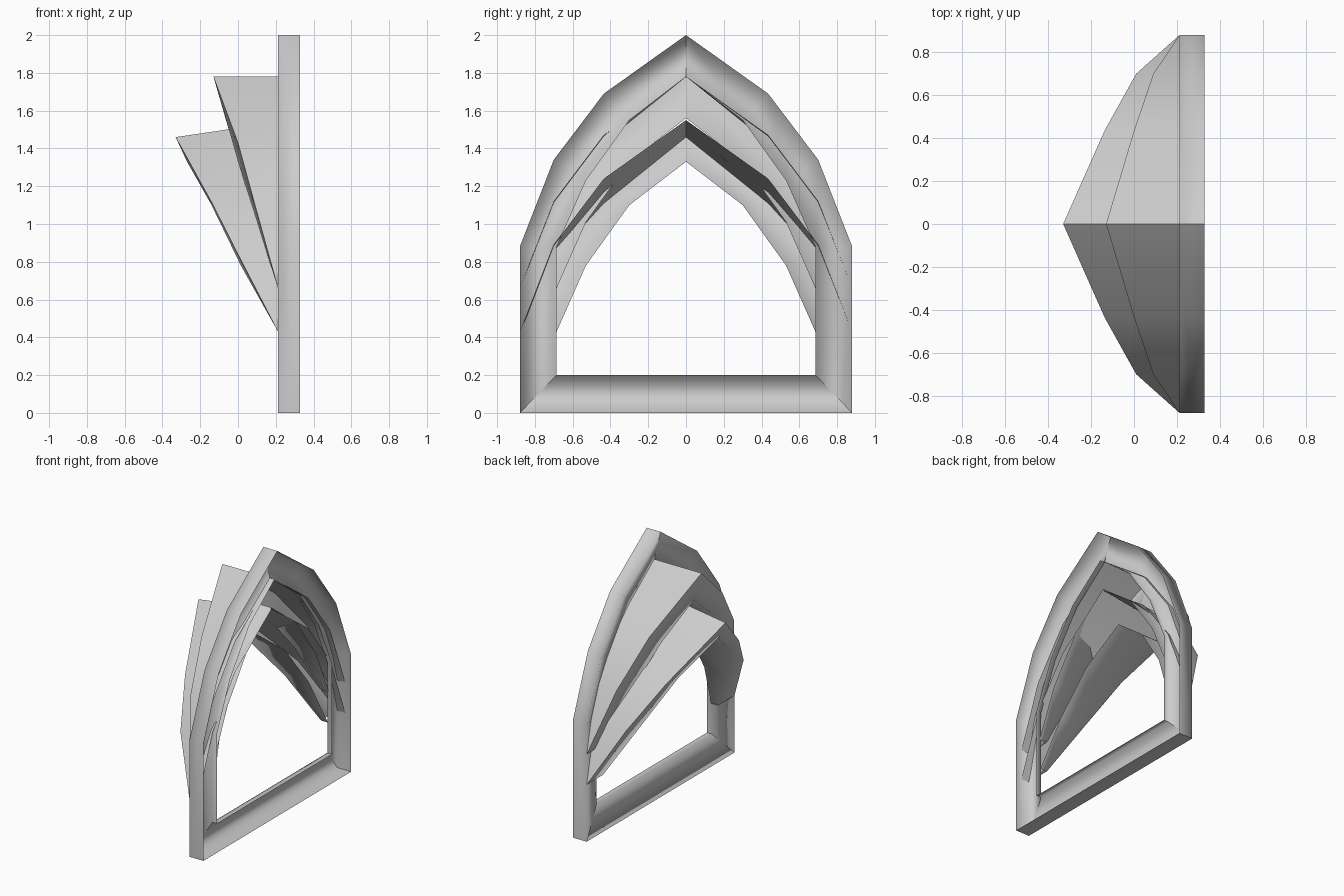
import bpy
import bmesh

cube = bpy.data.objects.get("Cube")
if cube:
    bpy.data.objects.remove(cube, do_unlink=True)

grey = bpy.data.materials.new("plain grey")
grey.use_nodes = True
grey.diffuse_color = (0.6, 0.6, 0.6, 1)
grey.node_tree.nodes["Principled BSDF"].inputs["Base Color"].default_value = (0.6, 0.6, 0.6, 1)

# Half of the pointed arch, from apex to springing line, as (y, z)
OUTER = [(0, 2.0), (0.435, 1.69), (0.70, 1.34), (0.88, 0.88)]
INNER = [(0, 1.78), (0.30, 1.55), (0.53, 1.23), (0.685, 0.88)]


def build_channel(name, half, closed=False, crisp_rim=False):
    """Sweep an open channel along a mirrored arch.

    Each station holds four points: outer wall rear, outer wall front,
    web inner edge, inner lip rear."""
    mirrored = [[(x, -y, z) for x, y, z in s] for s in half[:0:-1]]
    stations = mirrored + half
    apex = len(mirrored)

    bm = bmesh.new()
    rows = [[bm.verts.new(p) for p in s] for s in stations]
    pairs = list(zip(rows, rows[1:]))
    if closed:
        pairs.append((rows[-1], rows[0]))
    for a, b in pairs:
        for k in range(3):
            face = bm.faces.new((a[k], b[k], b[k + 1], a[k + 1]))
            face.smooth = True
        if crisp_rim:
            bm.edges.get((a[1], b[1])).smooth = False
    # Keep the ridge and the end corners crisp
    for i in (0, apex, len(rows) - 1):
        for k in range(3):
            bm.edges.get((rows[i][k], rows[i][k + 1])).smooth = False

    mesh = bpy.data.meshes.new(name)
    bm.to_mesh(mesh)
    bm.free()
    mesh.materials.append(grey)
    obj = bpy.data.objects.new(name, mesh)
    bpy.context.collection.objects.link(obj)


def frame_station(yo, zo, yi, zi):
    return [(0.328, yo, zo), (0.212, yo, zo), (0.265, yi, zi), (0.305, yi, zi)]


# Window frame: arch, straight legs and bottom bar
frame = [frame_station(*o, *i) for o, i in zip(OUTER, INNER)]
frame.append(frame_station(0.88, 0, 0.685, 0.2))
build_channel("arch_frame", frame, closed=True)


def build_hood(name, drop, rim, web_x, lip_x):
    """Hood that leans out behind the frame.

    rim holds (x, z) of its outer front edge, web_x and lip_x the front and
    rear of its inner lip."""
    half = []
    for (yo, zo), (yi, zi), (xf, zf), xw, xl in zip(OUTER, INNER, rim, web_x, lip_x):
        half.append([(0.28, yo, zo - drop), (xf, yo, zf),
                     (xw, yi, zi - drop), (xl, yi, zi - drop)])
    build_channel(name, half, crisp_rim=True)


# Two overlapping hoods
build_hood("upper_hood", 0.22,
           [(-0.13, 1.78), (0.0, 1.43), (0.09, 1.10), (0.212, 0.66)],
           [-0.065, 0.0, 0.10, 0.212],
           [0.28, 0.28, 0.28, 0.28])
build_hood("lower_hood", 0.45,
           [(-0.33, 1.46), (-0.137, 1.11), (0.01, 0.82), (0.212, 0.43)],
           [-0.27, -0.14, 0.015, 0.212],
           [0.14, 0.18, 0.22, 0.27])
